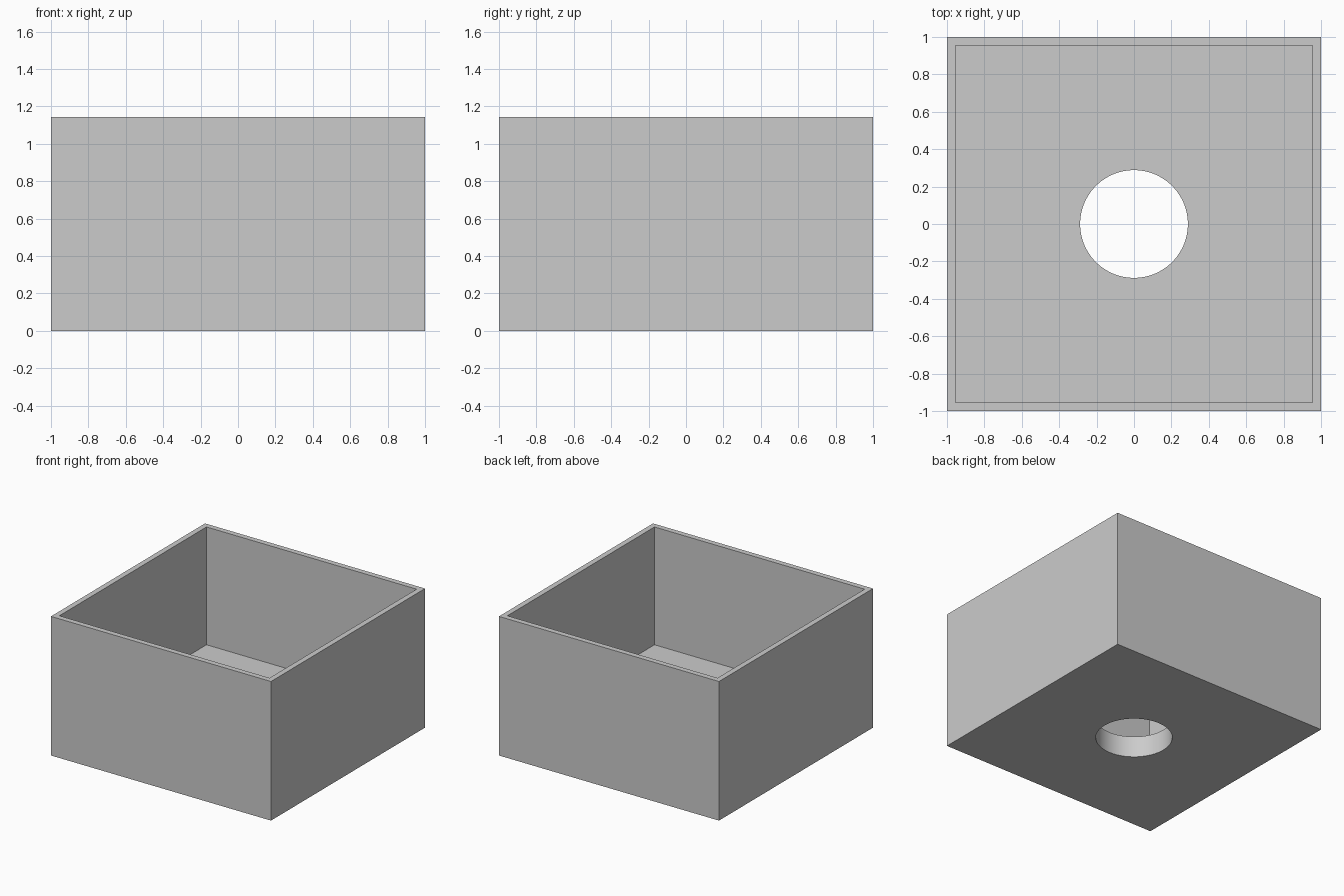
import bpy
import math

if "Cube" in bpy.data.objects:
    bpy.data.objects.remove(bpy.data.objects["Cube"], do_unlink=True)

HEIGHT = 1.143
INNER = 0.955      # half-width of the cavity
FLOOR = 0.175      # floor thickness
HOLE_RADIUS = 0.288

# Single grey finish
grey = bpy.data.materials.new("light_grey")
grey.use_nodes = True
color = (0.6, 0.6, 0.6, 1)
grey.diffuse_color = color
grey.node_tree.nodes["Principled BSDF"].inputs["Base Color"].default_value = color


def block(name, half, bottom, top):
    """Square block of the given half-width between two heights."""
    bpy.ops.mesh.primitive_cube_add(size=2, location=(0, 0, (bottom + top) / 2))
    obj = bpy.context.object
    obj.name = name
    obj.scale = (half, half, (top - bottom) / 2)
    bpy.ops.object.transform_apply(location=True, rotation=False, scale=True)
    return obj


def cut(target, cutter):
    """Subtract the cutter from the target, then discard it."""
    cutter.hide_render = True
    mod = target.modifiers.new("cut", "BOOLEAN")
    mod.operation = "DIFFERENCE"
    mod.solver = "EXACT"
    mod.object = cutter
    bpy.ops.object.select_all(action="DESELECT")
    target.select_set(True)
    bpy.context.view_layer.objects.active = target
    bpy.ops.object.modifier_apply(modifier=mod.name)
    bpy.data.objects.remove(cutter, do_unlink=True)


# Open-topped box body
box = block("open_box", 1, 0, HEIGHT)
box.data.materials.append(grey)

# Hollow interior
cut(box, block("cavity_cutter", INNER, FLOOR, HEIGHT + 1))

# Round hole through the floor
bpy.ops.mesh.primitive_cylinder_add(vertices=96, radius=HOLE_RADIUS, depth=1)
hole = bpy.context.object
hole.name = "hole_cutter"
cut(box, hole)

# Smooth the hole wall while keeping the box edges sharp
bpy.ops.object.shade_smooth_by_angle(angle=math.radians(30))
